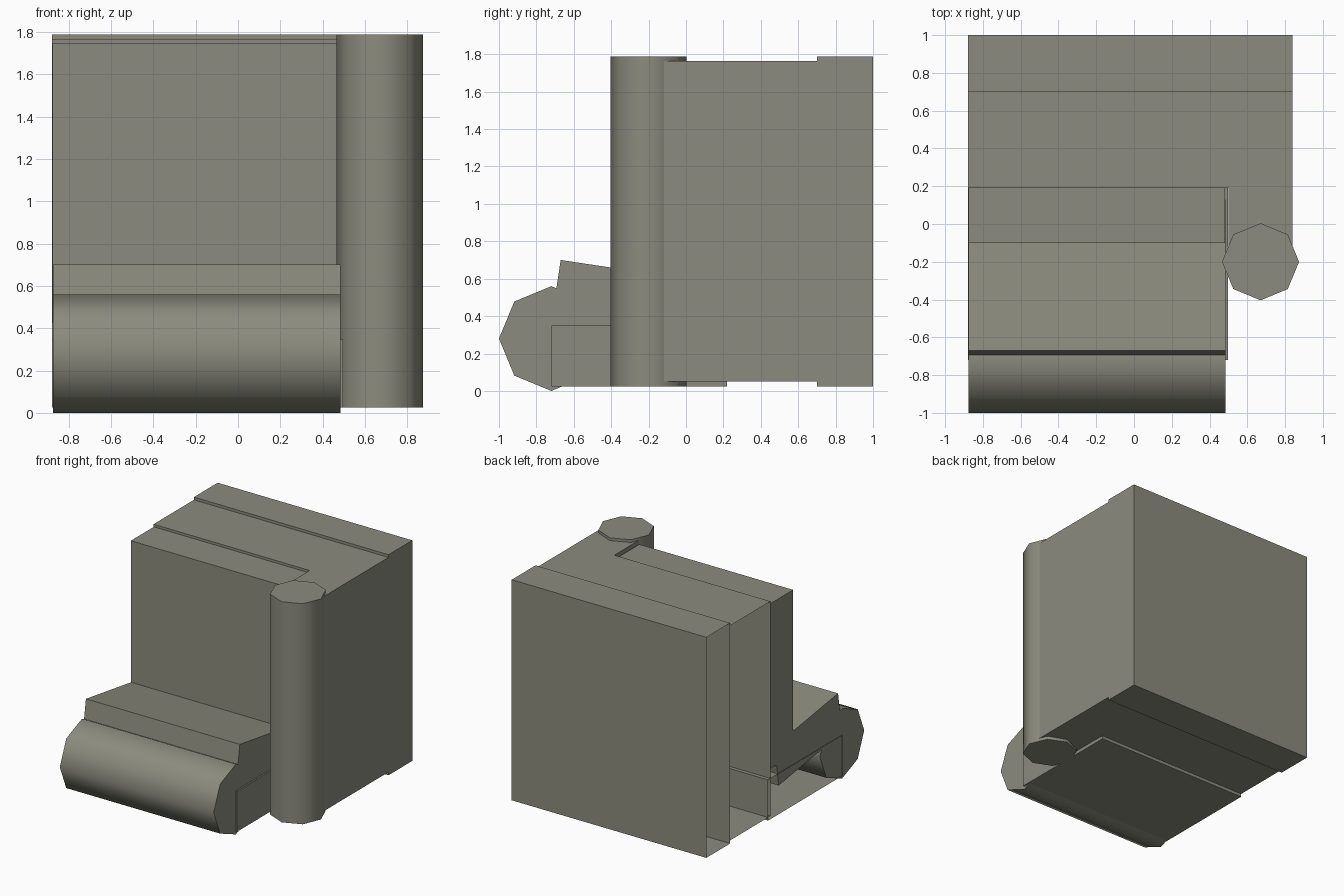
import bpy, bmesh, math

if "Cube" in bpy.data.objects:
    bpy.data.objects.remove(bpy.data.objects["Cube"])

fabric = bpy.data.materials.new("grey_olive_fabric")
fabric.diffuse_color = (0.26, 0.26, 0.21, 1)
fabric.use_nodes = True
fabric.node_tree.nodes["Principled BSDF"].inputs["Base Color"].default_value = fabric.diffuse_color


def prism(name, profile, lo, hi, axis, smooth=False, open_left=False):
    """Extrude a 2D profile: (x, y) along z, or (y, z) along x."""
    def place(p, d):
        return (p[0], p[1], d) if axis == "z" else (d, p[0], p[1])
    bm = bmesh.new()
    base = bm.faces.new([bm.verts.new(place(p, lo)) for p in profile])
    grown = bmesh.ops.extrude_face_region(bm, geom=[base], use_keep_orig=True)
    for v in grown["geom"]:
        if isinstance(v, bmesh.types.BMVert):
            v.co["xyz".index(axis)] = hi
    bmesh.ops.recalc_face_normals(bm, faces=bm.faces[:])
    if smooth:
        for f in bm.faces:
            f.smooth = len(f.verts) == 4
    if open_left:
        # joining end has no cover
        ends = [f for f in bm.faces if f.normal.x < -0.99
                and f.calc_center_median().x < -0.8]
        bmesh.ops.delete(bm, geom=ends, context="FACES")
    mesh = bpy.data.meshes.new(name)
    bm.to_mesh(mesh)
    bm.free()
    mesh.materials.append(fabric)
    ob = bpy.data.objects.new(name, mesh)
    bpy.context.collection.objects.link(ob)
    return ob


def rect(a0, a1, b0, b1):
    return [(a0, b0), (a1, b0), (a1, b1), (a0, b1)]


def octagon(a, b, r):
    return [(a + r * math.cos(i * math.pi / 4), b + r * math.sin(i * math.pi / 4))
            for i in range(8)]


# Back panel and L-shaped inner back with side arm
prism("back_panel", rect(-0.88, 0.84, 0.70, 1.0), 0.025, 1.787, "z", open_left=True)
prism("back_and_arm", [(-0.88, 0.70), (-0.88, 0.19), (0.50, 0.19), (0.50, -0.20),
                       (0.84, -0.20), (0.84, 0.70)], 0.05, 1.765, "z", open_left=True)

# Low base under the seat
prism("seat_base", rect(-0.88, 0.497, -0.72, 0.22), 0.025, 0.35, "z", open_left=True)

# Cushions: upright back and tilted seat
prism("back_cushion", rect(-0.10, 0.19, 0.425, 1.745), -0.877, 0.483, "x")
prism("seat_cushion", [(-0.67, 0.70), (-0.72, 0.37), (0.08, 0.25), (0.13, 0.58)],
      -0.875, 0.485, "x")

# Rounded front roll and arm post
prism("front_roll", octagon(-0.72, 0.28, 0.28), -0.875, 0.485, "x", smooth=True)
prism("arm_post", octagon(0.67, -0.20, 0.204), 0.025, 1.787, "z", smooth=True)
